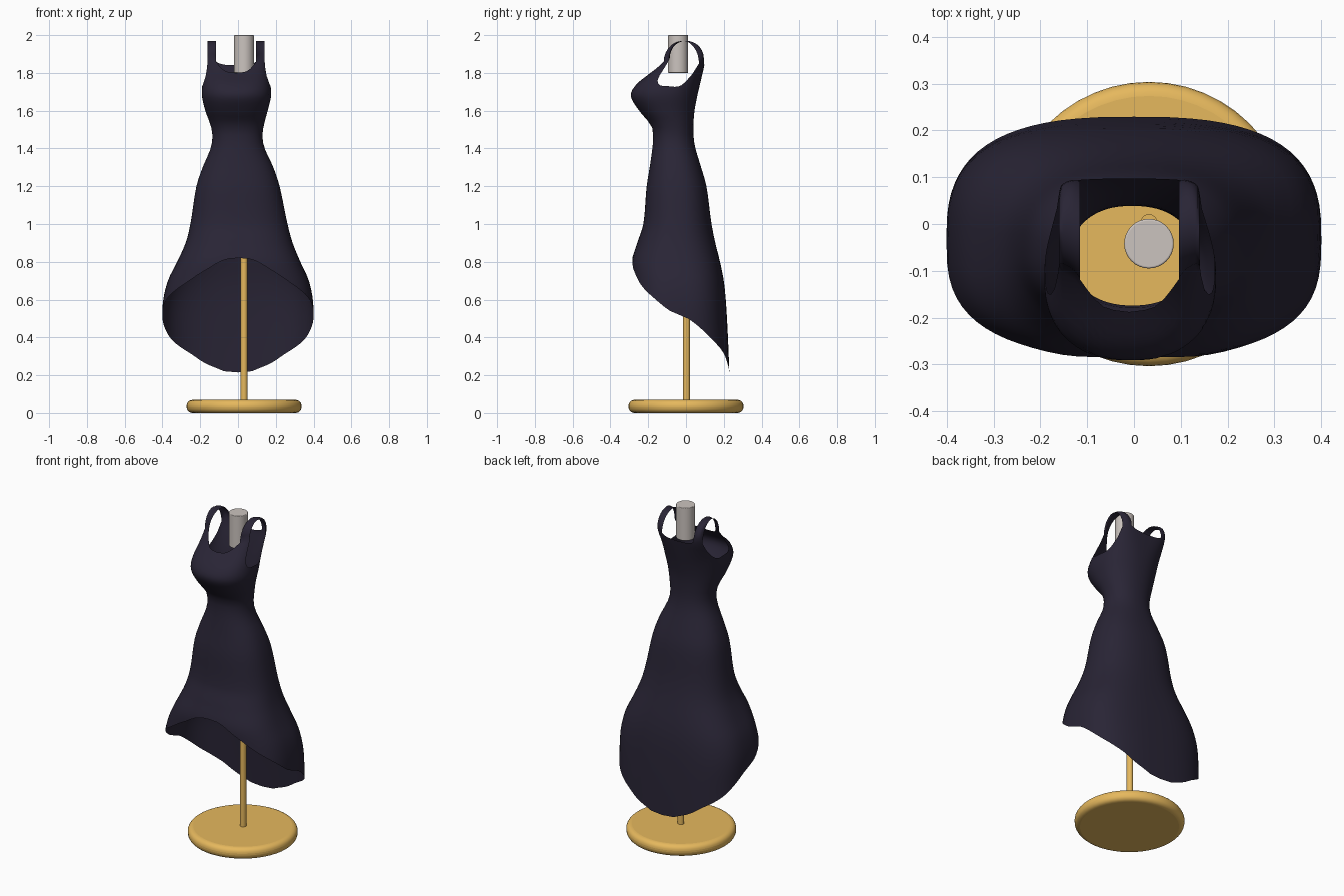
import bpy, bmesh, math

if "Cube" in bpy.data.objects:
    bpy.data.objects.remove(bpy.data.objects["Cube"])

def material(name, rgb):
    m = bpy.data.materials.new(name)
    m.diffuse_color = (*rgb, 1)
    m.use_nodes = True
    m.node_tree.nodes["Principled BSDF"].inputs["Base Color"].default_value = m.diffuse_color
    return m

GOLD = material("gold", (0.79, 0.48, 0.11))
CLOTH = material("dark_cloth", (0.022, 0.018, 0.036))
CREAM = material("pale_neck", (0.6, 0.55, 0.52))

def curve(table, t):
    """Smooth interpolation through rows (key, values...), keys ascending."""
    t = min(max(t, table[0][0]), table[-1][0])
    i = 0
    while i < len(table) - 2 and t > table[i + 1][0]:
        i += 1
    p, q = table[i], table[i + 1]
    o, r = table[max(i - 1, 0)], table[min(i + 2, len(table) - 1)]
    h = q[0] - p[0]
    s = (t - p[0]) / h
    out = []
    for k in range(1, len(p)):
        m0 = (q[k] - o[k]) / (q[0] - o[0]) * h
        m1 = (r[k] - p[k]) / (r[0] - p[0]) * h
        out.append((2*s**3 - 3*s*s + 1) * p[k] + (s**3 - 2*s*s + s) * m0
                   + (3*s*s - 2*s**3) * q[k] + (s**3 - s*s) * m1)
    return out

def cylinder(name, x, y, z0, z1, r, sides, bevel, mat):
    bpy.ops.mesh.primitive_cylinder_add(vertices=sides, radius=r, depth=z1 - z0,
                                        location=(x, y, (z0 + z1) / 2))
    ob = bpy.context.object
    ob.name = name
    ob.data.materials.append(mat)
    if bevel:
        b = ob.modifiers.new("bevel", 'BEVEL')
        b.width, b.segments, b.limit_method = bevel, 5, 'ANGLE'
    bpy.ops.object.shade_smooth_by_angle(angle=math.radians(35))

# Stand: rounded base, pole and neck post
cylinder("stand_base", 0.032, 0, 0, 0.07, 0.304, 48, 0.03, GOLD)
cylinder("stand_pole", 0.032, 0.003, 0.06, 1.6, 0.018, 24, 0, GOLD)
cylinder("neck_post", 0.032, -0.042, 1.8, 2.0, 0.053, 32, 0.004, CREAM)

# Dress cross-sections: height, centre x, half width, front y, back y, squareness
BODY = [
    (0.20, 0.0, 0.40, -0.29, 0.230, 2.9),
    (0.40, 0.0, 0.40, -0.29, 0.222, 2.9),
    (0.58, 0.0, 0.398, -0.29, 0.212, 2.9),
    (0.70, 0.002, 0.373, -0.288, 0.200, 2.8),
    (0.80, 0.004, 0.326, -0.288, 0.180, 2.7),
    (0.90, 0.006, 0.283, -0.258, 0.155, 2.5),
    (1.00, 0.005, 0.257, -0.226, 0.135, 2.4),
    (1.20, 0.0, 0.220, -0.208, 0.108, 2.4),
    (1.30, 0.0, 0.187, -0.192, 0.080, 2.3),
    (1.40, -0.002, 0.143, -0.178, 0.050, 2.2),
    (1.46, -0.003, 0.132, -0.174, 0.040, 2.2),
    (1.52, -0.004, 0.140, -0.183, 0.039, 2.2),
    (1.60, -0.008, 0.165, -0.248, 0.045, 2.2),
    (1.68, -0.008, 0.183, -0.292, 0.060, 2.3),
    (1.74, -0.009, 0.180, -0.262, 0.074, 2.5),
    (1.80, -0.010, 0.170, -0.188, 0.088, 3.0),
    (1.84, -0.010, 0.167, -0.142, 0.097, 3.6),
    (1.89, -0.010, 0.168, -0.098, 0.104, 4.0),
]
# Hem height against front (-1) to back (1)
HEM = [(-1, 0.82), (-0.93, 0.76), (-0.75, 0.685), (-0.3, 0.59), (0, 0.52),
       (0.51, 0.40), (0.86, 0.315), (0.98, 0.245), (1, 0.215)]
# Top edge height against angle from the front: neckline, strap, armhole, strap, back
TOP = [(0, 1.80), (12, 1.812), (25, 1.86), (32, 1.88), (50, 1.88), (56, 1.86),
       (66, 1.78), (78, 1.738), (90, 1.73), (108, 1.73), (117, 1.765),
       (125, 1.85), (130, 1.88), (148, 1.88), (156, 1.858), (168, 1.845), (180, 1.84)]

def body_point(deg, z):
    cx, a, yf, yb, n = curve(BODY, z)
    s, c = math.sin(math.radians(deg)), math.cos(math.radians(deg))
    power = lambda v: math.copysign(abs(v) ** (2 / n), v)
    return (cx + a * power(s), (yf + yb) / 2 - (yb - yf) / 2 * power(c), z)

STEP = 5
COLS = 360 // STEP
bm = bmesh.new()
grid = []
for i in range(COLS):
    deg = i * STEP
    fold = min(deg, 360 - deg)
    top = curve(TOP, fold)[0]
    hem = curve(HEM, -math.cos(math.radians(deg)))[0]
    stops = [(top, 1.55, 14), (1.55, 1.0, 14), (1.0, hem, 14)]
    zs = [a + (b - a) * k / n for a, b, n in stops for k in range(n)] + [hem]
    grid.append([bm.verts.new(body_point(deg, z)) for z in zs])

def skin(columns, closed):
    for i in range(len(columns) - (not closed)):
        a, b = columns[i], columns[(i + 1) % len(columns)]
        for k in range(len(a) - 1):
            bm.faces.new((a[k], a[k + 1], b[k + 1], b[k]))

skin(grid, True)

# Shoulder straps: arcs from the front top edge to the back top edge
ROWS = 14
for side in (1, -1):
    strap = []
    for deg in range(25, 56, STEP):
        f = grid[(side * deg // STEP) % COLS][0]
        b = grid[(side * (180 - deg) // STEP) % COLS][0]
        col = [f]
        for k in range(1, ROWS):
            t = math.pi * k / ROWS
            p = f.co.lerp(b.co, (1 - math.cos(t)) / 2)
            p.z += (1.97 - (f.co.z + b.co.z) / 2) * math.sin(t)
            col.append(bm.verts.new(p))
        strap.append(col + [b])
    skin(strap, False)

bmesh.ops.recalc_face_normals(bm, faces=bm.faces)
me = bpy.data.meshes.new("dress")
bm.to_mesh(me)
bm.free()
me.materials.append(CLOTH)
me.polygons.foreach_set("use_smooth", [True] * len(me.polygons))
dress = bpy.data.objects.new("dress", me)
bpy.context.collection.objects.link(dress)
